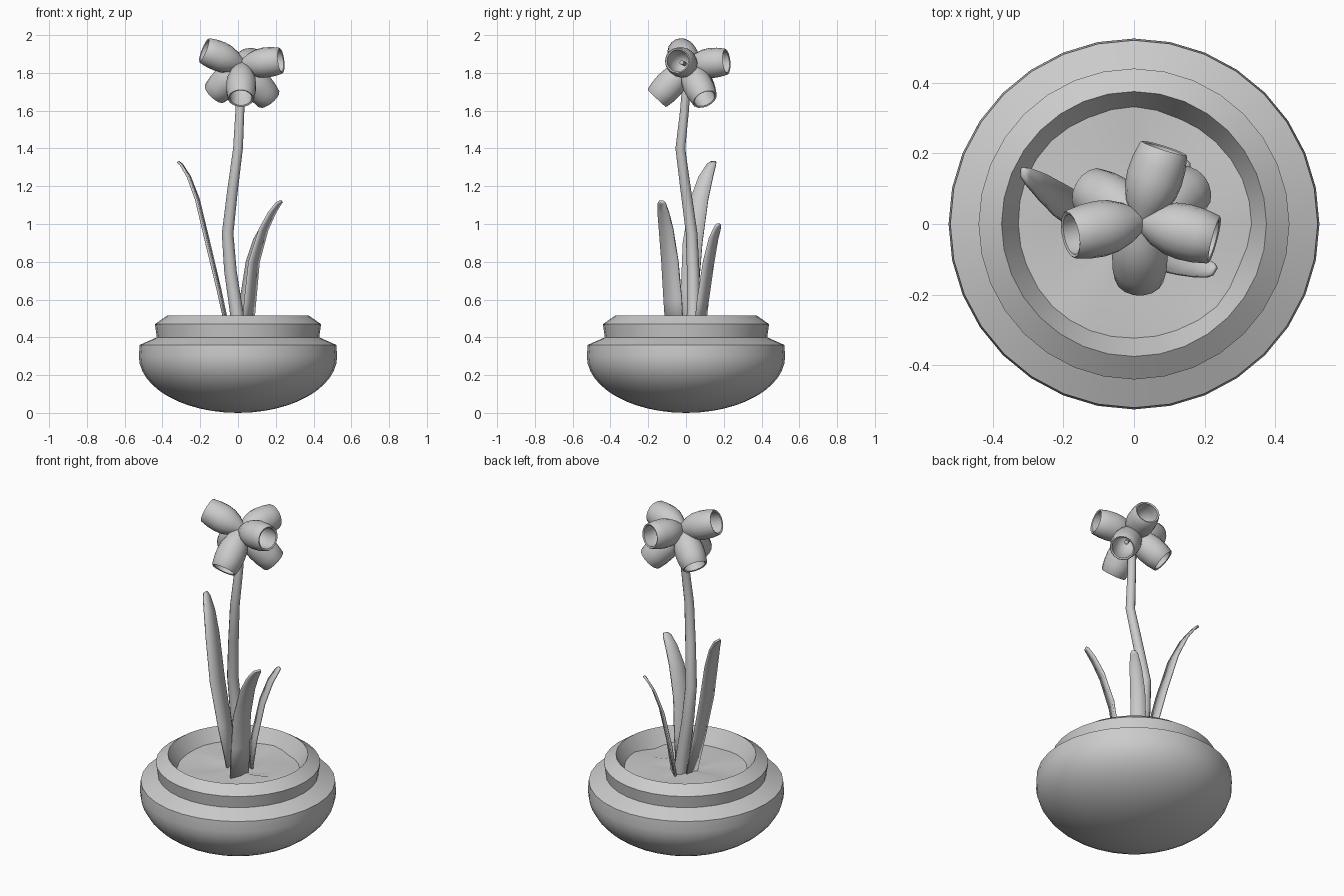
import bpy, bmesh, math, random
from mathutils import Vector

cube = bpy.data.objects.get("Cube")
if cube:
    bpy.data.objects.remove(cube)
random.seed(4)

clay = bpy.data.materials.new("pale_grey")
clay.use_nodes = True
clay.diffuse_color = (0.6, 0.6, 0.6, 1)
clay.node_tree.nodes["Principled BSDF"].inputs["Base Color"].default_value = (0.6, 0.6, 0.6, 1)


def finish(name, bm, angle=35):
    bmesh.ops.remove_doubles(bm, verts=bm.verts, dist=0.0005)
    bmesh.ops.recalc_face_normals(bm, faces=bm.faces)
    mesh = bpy.data.meshes.new(name)
    bm.to_mesh(mesh)
    bm.free()
    mesh.materials.append(clay)
    obj = bpy.data.objects.new(name, mesh)
    bpy.context.collection.objects.link(obj)
    bpy.ops.object.select_all(action='DESELECT')
    obj.select_set(True)
    bpy.context.view_layer.objects.active = obj
    bpy.ops.object.shade_smooth_by_angle(angle=math.radians(angle))
    return obj


def skin(bm, rings, closed=True):
    """Bridge a list of point rings with quads."""
    rows = [[bm.verts.new(p) for p in ring] for ring in rings]
    n = len(rows[0])
    for a, b in zip(rows, rows[1:]):
        for i in range(n if closed else n - 1):
            j = (i + 1) % n
            bm.faces.new((a[i], a[j], b[j], b[i]))
    return rows


def circle(center, radius, sides, u=Vector((1, 0, 0)), v=Vector((0, 1, 0))):
    turn = math.tau / sides
    return [Vector(center) + radius * (math.cos(i * turn) * u + math.sin(i * turn) * v)
            for i in range(sides)]


def lathe(name, profile, sides, origin=(0, 0, 0), axis=(0, 0, 1), angle=35):
    axis = Vector(axis).normalized()
    u = axis.orthogonal().normalized()
    v = axis.cross(u)
    bm = bmesh.new()
    skin(bm, [circle(Vector(origin) + axis * h, r, sides, u, v) for r, h in profile])
    return finish(name, bm, angle)


# Bowl: half-ellipsoid belly, shoulder, collar and sloping inner wall
belly = [(0.525 * math.sin(a), 0.3 - 0.3 * math.cos(a))
         for a in (math.pi / 2 * i / 12 for i in range(13))]
rim = [(0.52, 0.36), (0.43, 0.40), (0.44, 0.47), (0.375, 0.515), (0.31, 0.40)]
lathe("bowl", belly + rim, 32, angle=25)

# Soil: gently uneven disc
bm = bmesh.new()
rings = []
for r in (0, 0.11, 0.22, 0.34):
    ring = circle((0, 0, 0.43), r, 16)
    if r:
        for p in ring:
            p.z += random.uniform(-0.012, 0.012)
    rings.append(ring)
skin(bm, rings)
finish("soil", bm)

# Stem: tapering bent tube
path = [(0.01, 0.04, 0.40), (-0.01, 0.04, 0.55), (-0.04, 0.038, 0.75), (-0.055, 0.03, 0.95),
        (-0.03, 0.0, 1.17), (0.0, -0.03, 1.4), (0.01, -0.008, 1.6), (0.02, 0.01, 1.84)]
bm = bmesh.new()
skin(bm, [circle(p, 0.038 - 0.017 * i / 7, 12) for i, p in enumerate(path)])
finish("stem", bm, 60)


# Leaves: curved tapering blades with a rounded tip
def leaf(name, points, across, half_widths):
    across = Vector(across).normalized()
    bm = bmesh.new()
    skin(bm, [[Vector(p) + across * w * s for s in (-1, 0, 1)]
              for p, w in zip(points, half_widths)], closed=False)
    obj = finish(name, bm, 60)
    solid = obj.modifiers.new("thickness", 'SOLIDIFY')
    solid.thickness = 0.012
    solid.offset = 0


leaf("tall_leaf",
     [(-0.05, 0.02, 0.42), (-0.1, 0.02, 0.65), (-0.16, 0.035, 0.9), (-0.215, 0.07, 1.13),
      (-0.26, 0.105, 1.25), (-0.3, 0.135, 1.315), (-0.318, 0.148, 1.33)],
     (0.15, 1, 0), [0.04, 0.047, 0.052, 0.048, 0.038, 0.024, 0.012])
leaf("front_leaf",
     [(0.05, -0.06, 0.42), (0.065, -0.07, 0.6), (0.085, -0.085, 0.8), (0.135, -0.105, 0.97),
      (0.18, -0.12, 1.06), (0.215, -0.13, 1.11), (0.228, -0.133, 1.12)],
     (0.5, 0.85, 0), [0.052, 0.054, 0.05, 0.042, 0.033, 0.023, 0.012])
leaf("back_leaf",
     [(0.03, 0.07, 0.42), (0.045, 0.09, 0.6), (0.075, 0.12, 0.8), (0.11, 0.145, 0.92),
      (0.14, 0.168, 0.985), (0.15, 0.175, 1.0)],
     (-0.75, 0.65, 0), [0.04, 0.042, 0.04, 0.033, 0.022, 0.01])

# Blossoms: six hollow bells around the stem tip
heart = Vector((0.02, 0.01, 1.84))
mouths = {
    "left_bell": (-0.18, -0.03, 1.92),
    "right_bell": (0.228, -0.045, 1.865),
    "back_bell": (0.085, 0.215, 1.86),
    "front_lower_bell": (0.015, -0.155, 1.665),
    "back_right_lower_bell": (0.165, 0.1, 1.66),
    "back_left_lower_bell": (-0.125, 0.095, 1.69),
}
shape = [(0, 0), (0.03, 0.01), (0.058, 0.2), (0.075, 0.4), (0.08, 0.58), (0.078, 0.78),
         (0.07, 0.98), (0.066, 1), (0.058, 0.985), (0.062, 0.75), (0.05, 0.45), (0, 0.3)]
for name, mouth in mouths.items():
    axis = Vector(mouth) - heart
    lathe(name, [(r, t * axis.length) for r, t in shape], 16, heart, axis, 50)
    # Short central stamen inside the bell
    lathe(name + "_stamen", [(0.012, 0.3 * axis.length), (0.012, 0.6 * axis.length),
                             (0, 0.64 * axis.length)], 8, heart, axis)
